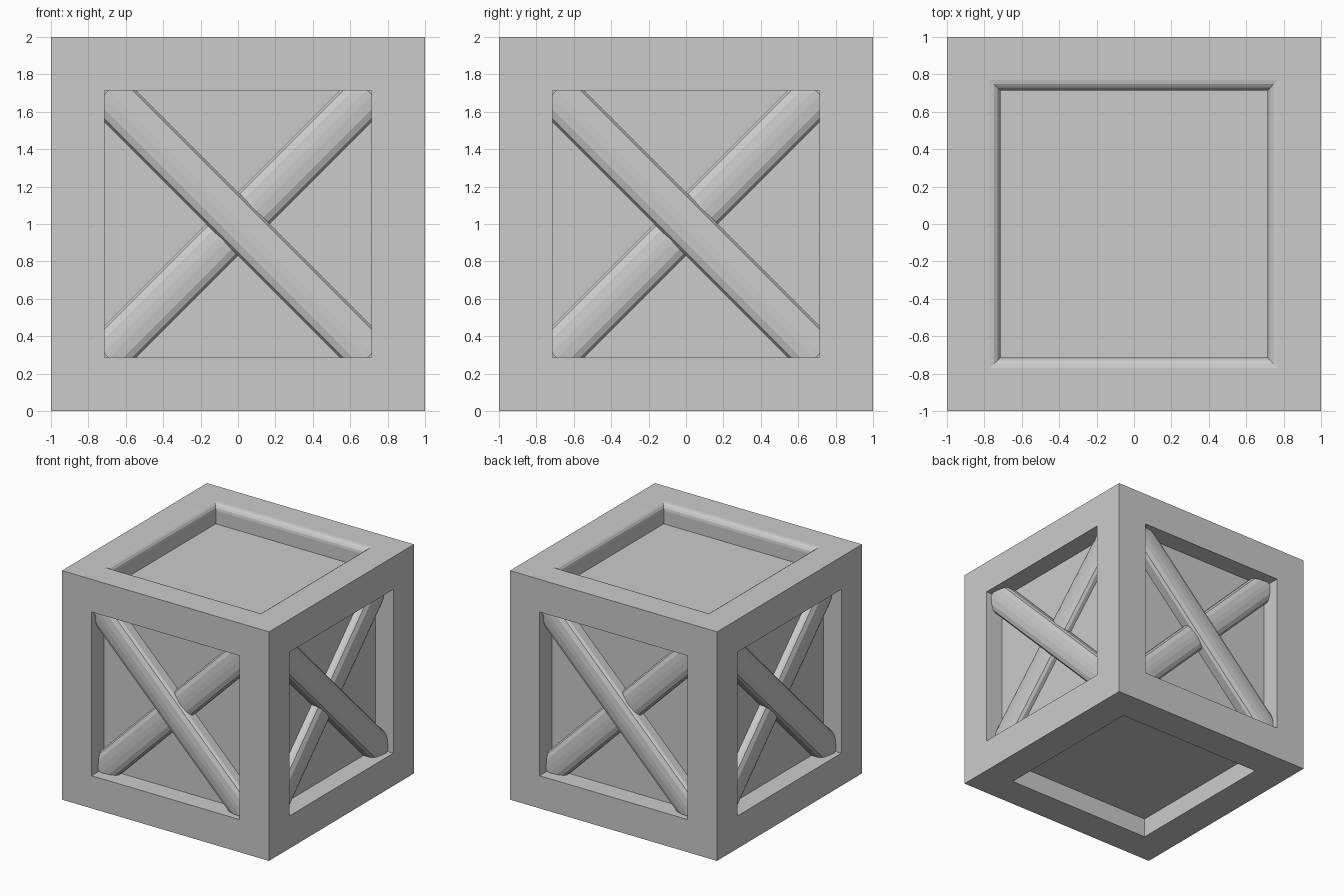
import bpy, bmesh, math
from mathutils import Matrix

if "Cube" in bpy.data.objects:
    bpy.data.objects.remove(bpy.data.objects["Cube"])

FRAME, DEPTH = 0.285, 0.17


def add_object(name, bm, matrix=None):
    bmesh.ops.recalc_face_normals(bm, faces=bm.faces)
    mesh = bpy.data.meshes.new(name)
    bm.to_mesh(mesh)
    bm.free()
    ob = bpy.data.objects.new(name, mesh)
    bpy.context.collection.objects.link(ob)
    if matrix is not None:
        ob.matrix_world = matrix
    return ob


# Crate body: cube with a recessed panel in every face
bm = bmesh.new()
bmesh.ops.create_cube(bm, size=2, matrix=Matrix.Translation((0, 0, 1)))
panels = bm.faces[:]
bmesh.ops.inset_individual(bm, faces=panels, thickness=FRAME, use_even_offset=True)
for face in bmesh.ops.extrude_discrete_faces(bm, faces=panels)["faces"]:
    face.normal_update()
    bmesh.ops.translate(bm, verts=face.verts, vec=-face.normal * DEPTH)

# Rounded lip around the top opening
lip = [e for e in bm.edges if all(v.co.z > 1.99 and abs(v.co.x) < 0.8
                                  and abs(v.co.y) < 0.8 for v in e.verts)]
bmesh.ops.bevel(bm, geom=lip, offset=0.055, segments=4, profile=0.5, affect="EDGES")
add_object("crate_body", bm)


# Cross braces: planks with rounded front edges, set diagonally in a side recess
def brace(name, turn, tilt, front):
    back, half_w, half_l, rx, ry = 0.21, 0.12, 0.995, 0.10, 0.045
    arc = [math.radians(a) for a in (0, 30, 60, 90)]
    right = [(half_w - rx + rx * math.cos(a), -1 + front + ry - ry * math.sin(a)) for a in arc]
    profile = [(half_w, -1 + back)] + right
    profile += [(-u, y) for u, y in reversed(profile)]
    bm = bmesh.new()
    face = bm.faces.new([bm.verts.new((u, y, -half_l)) for u, y in profile])
    bottom = bm.faces.new([bm.verts.new(v.co) for v in face.verts])
    bmesh.ops.delete(bm, geom=[bottom], context="FACES")
    top = bmesh.ops.extrude_face_region(bm, geom=[face], use_keep_orig=True)["geom"]
    bmesh.ops.translate(bm, vec=(0, 0, 2 * half_l),
                        verts=[g for g in top if isinstance(g, bmesh.types.BMVert)])
    place = (Matrix.Translation((0, 0, 1)) @ Matrix.Rotation(turn, 4, "Z")
             @ Matrix.Rotation(tilt, 4, "Y"))
    add_object(name, bm, place)


for i, side in enumerate(("front", "right", "back", "left")):
    turn = i * math.pi / 2
    brace(side + "_outer_brace", turn, -math.pi / 4, 0.05)
    brace(side + "_inner_brace", turn, math.pi / 4, 0.09)
